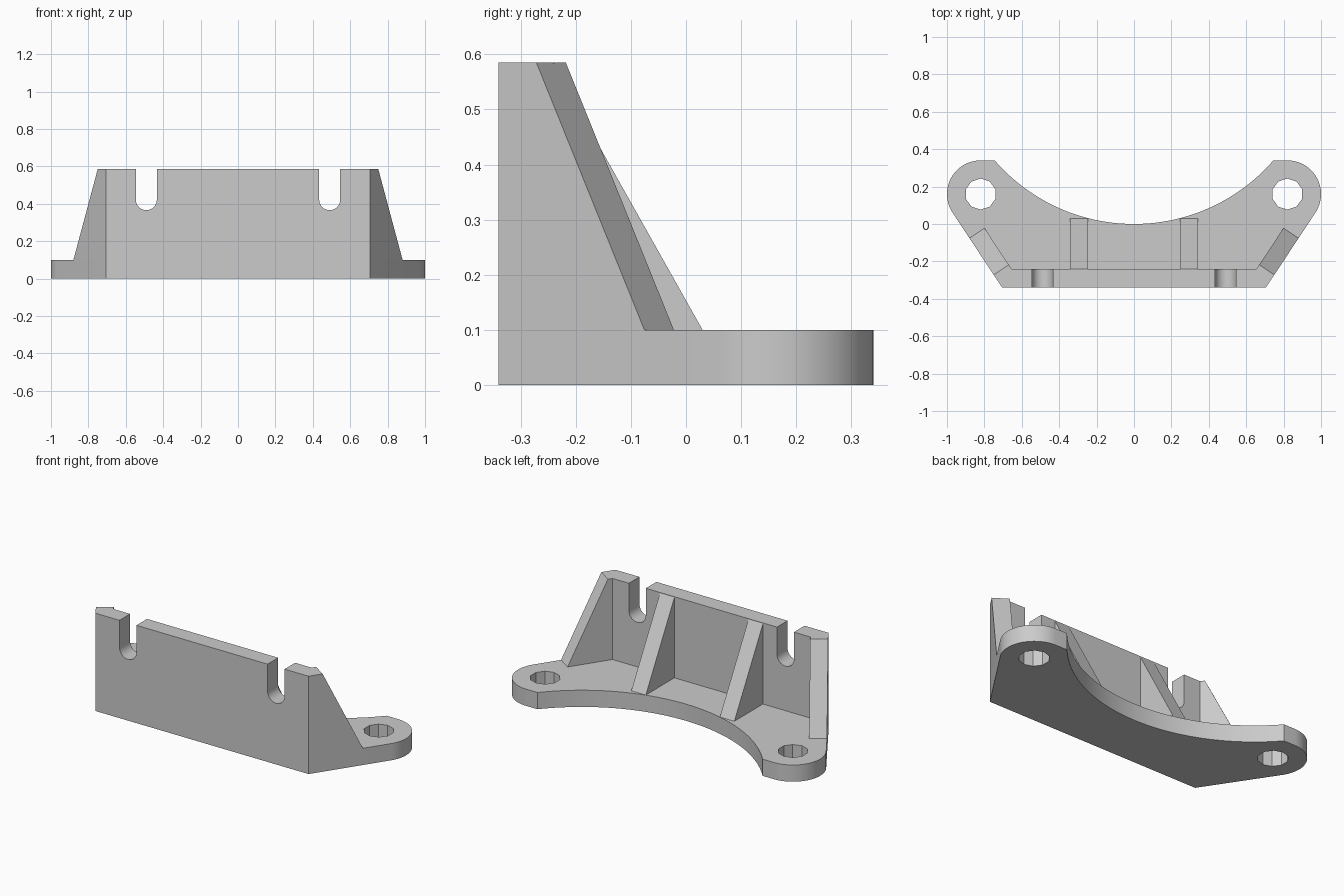
import bpy, bmesh
from math import sin, cos, pi, atan2, asin, hypot, sqrt, radians
from mathutils import Vector

cube = bpy.data.objects.get("Cube")
if cube:
    bpy.data.objects.remove(cube, do_unlink=True)

GREY = (0.6, 0.6, 0.6, 1.0)
grey = bpy.data.materials.new("plain grey")
grey.use_nodes = True
grey.diffuse_color = GREY
grey.node_tree.nodes["Principled BSDF"].inputs["Base Color"].default_value = GREY

# Main dimensions
BASE, TOP = 0.1, 0.585
FRONT, WALL = -0.34, 0.1
CORNER = 0.705
EAR_X, EAR_Y, EAR_R = 0.82, 0.16, 0.18


def prism(name, points, sweep):
    """Extrude a closed flat outline along a vector."""
    bm = bmesh.new()
    face = bm.faces.new([bm.verts.new(p) for p in points])
    grown = bmesh.ops.extrude_face_region(bm, geom=[face], use_keep_orig=True)
    moved = [v for v in grown["geom"] if isinstance(v, bmesh.types.BMVert)]
    bmesh.ops.translate(bm, verts=moved, vec=sweep)
    bmesh.ops.recalc_face_normals(bm, faces=bm.faces)
    mesh = bpy.data.meshes.new(name)
    bm.to_mesh(mesh)
    bm.free()
    mesh.materials.append(grey)
    obj = bpy.data.objects.new(name, mesh)
    bpy.context.collection.objects.link(obj)
    return obj


def activate(obj):
    bpy.ops.object.select_all(action="DESELECT")
    obj.select_set(True)
    bpy.context.view_layer.objects.active = obj


def smooth(obj):
    activate(obj)
    bpy.ops.object.shade_smooth_by_angle(angle=radians(30))


def arc(cx, cy, r, start, end, steps):
    angles = [start + (end - start) * i / steps for i in range(steps + 1)]
    return [(cx + r * cos(a), cy + r * sin(a)) for a in angles]


def mirrored(half):
    return half + [(-x, y) for x, y in reversed(half)]


def mirror_x(obj):
    obj.modifiers.new("mirror", "MIRROR")


# Direction of the slanted side, tangent to the rounded ear
dx, dy = EAR_X - CORNER, EAR_Y - FRONT
slant = atan2(dy, dx) - asin(EAR_R / hypot(dx, dy))

# Base plate: slanted sides, rounded ears, concave back edge
tip_x, tip_y = 0.745, EAR_Y + EAR_R
hollow = (tip_x ** 2 + tip_y ** 2) / (2 * tip_y)
half = [(CORNER, FRONT)] + arc(EAR_X, EAR_Y, EAR_R, slant - pi / 2, pi / 2, 24)
steps = 24
for i in range(steps):
    a = asin(tip_x / hollow) * (1 - i / steps)
    half.append((hollow * sin(a), hollow * (1 - cos(a))))
half.append((0.002, 0))
base = prism("base_plate", [(x, y, 0) for x, y in mirrored(half)], (0, 0, BASE))

# Ten-sided bolt holes through the ears
for side in (-1, 1):
    ring = arc(side * EAR_X, EAR_Y, 0.083, pi / 2, pi * 2.5, 10)[:-1]
    cutter = prism("hole_cutter", [(x, y, -0.1) for x, y in ring], (0, 0, 0.4))
    cutter.hide_render = True
    cut = base.modifiers.new("hole", "BOOLEAN")
    cut.operation, cut.solver, cut.object = "DIFFERENCE", "EXACT", cutter
    activate(base)
    bpy.ops.object.modifier_apply(modifier=cut.name)
    bpy.data.objects.remove(cutter, do_unlink=True)
smooth(base)

# Upright wall with two round-bottomed slots open at the top
SLOT_X, SLOT_R, SLOT_Z = 0.49, 0.056, 0.422
half = [(CORNER, BASE), (CORNER, TOP), (SLOT_X + SLOT_R, TOP)]
half += arc(SLOT_X, SLOT_Z, SLOT_R, 0, -pi, 16)
half.append((SLOT_X - SLOT_R, TOP))
wall = prism("upright_wall", [(x, FRONT, z) for x, z in mirrored(half)], (0, WALL, 0))
smooth(wall)

# End gussets following the slanted sides
along = Vector((cos(slant), sin(slant), 0))
inward = Vector((-sin(slant), cos(slant), 0))
profile = [(0, BASE), (0.317, BASE), (0.082, TOP), (0, TOP)]
start = Vector((CORNER, FRONT, 0))
gusset = prism("end_gussets",
               [start + along * d + Vector((0, 0, z)) for d, z in profile],
               inward * 0.097)
mirror_x(gusset)

# Triangular ribs behind the wall
back = FRONT + WALL
rib = prism("back_ribs",
            [(0.245, back, BASE), (0.245, 0.03, BASE), (0.245, back, 0.58)],
            (0.096, 0, 0))
mirror_x(rib)
